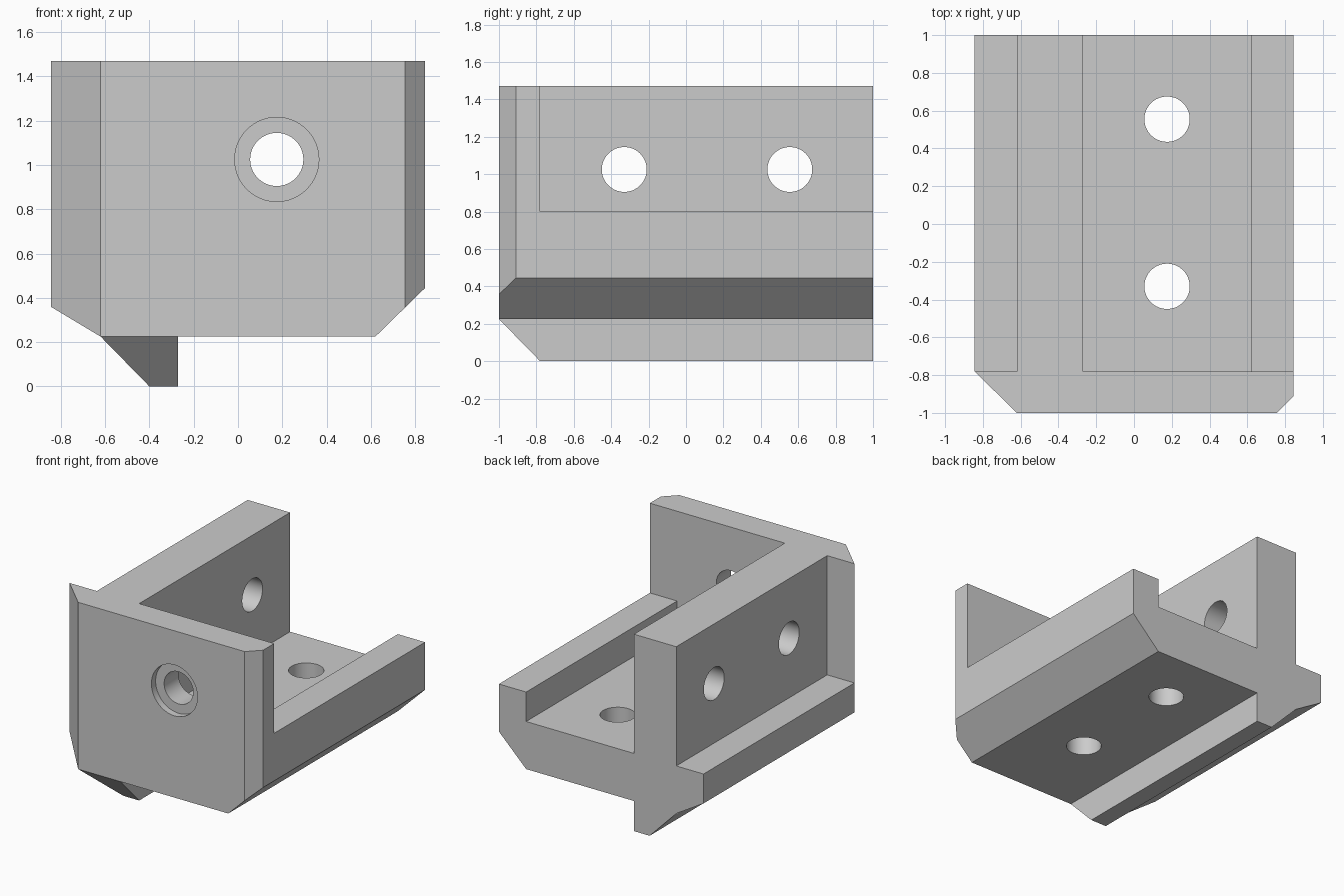
import bpy
import bmesh
import math

cube = bpy.data.objects.get("Cube")
if cube:
    bpy.data.objects.remove(cube, do_unlink=True)

grey = bpy.data.materials.new("light_grey")
grey.use_nodes = True
grey.diffuse_color = (0.6, 0.6, 0.6, 1)
grey.node_tree.nodes["Principled BSDF"].inputs["Base Color"].default_value = (0.6, 0.6, 0.6, 1)

PLACE = {
    "x": lambda a, b, c: (c, a, b),
    "y": lambda a, b, c: (a, c, b),
    "z": lambda a, b, c: (a, b, c),
}


def prism(name, outline, axis, lo, hi):
    """Extrude a 2D outline along an axis from lo to hi."""
    bm = bmesh.new()
    place = PLACE[axis]
    low = [bm.verts.new(place(a, b, lo)) for a, b in outline]
    high = [bm.verts.new(place(a, b, hi)) for a, b in outline]
    bm.faces.new(low)
    bm.faces.new(high)
    for i in range(len(outline)):
        j = (i + 1) % len(outline)
        bm.faces.new((low[i], low[j], high[j], high[i]))
    bmesh.ops.recalc_face_normals(bm, faces=bm.faces)
    mesh = bpy.data.meshes.new(name)
    bm.to_mesh(mesh)
    bm.free()
    mesh.materials.append(grey)
    obj = bpy.data.objects.new(name, mesh)
    bpy.context.collection.objects.link(obj)
    return obj


def circle(a, b, radius, sides=64):
    turn = 2 * math.pi / sides
    return [(a + radius * math.cos(i * turn), b + radius * math.sin(i * turn))
            for i in range(sides)]


def cut(outline, axis, lo, hi):
    """Subtract a prism from the bracket."""
    cutter = prism("cutter", outline, axis, lo, hi)
    cutter.hide_render = True
    mod = bracket.modifiers.new("cut", "BOOLEAN")
    mod.operation = "DIFFERENCE"
    mod.solver = "EXACT"
    mod.object = cutter
    bpy.ops.object.modifier_apply(modifier=mod.name)
    bpy.data.objects.remove(cutter, do_unlink=True)


# Bracket blank with sloped lower corners and a keel rib
FLOOR, RIM, BACK = 0.58, 0.8, -0.78
bracket = prism("bracket", [
    (-0.845, 0.36), (-0.62, 0.225), (-0.4, 0), (-0.27, 0), (-0.27, 0.225),
    (0.62, 0.225), (0.845, 0.445), (0.845, 1.47), (-0.845, 1.47)], "y", -1, 1)
bpy.context.view_layer.objects.active = bracket
bracket.select_set(True)

# Ledge and trough either side of the upright wall
cut([(-1, FLOOR), (-0.62, FLOOR), (-0.62, 2), (-1, 2)], "y", BACK, 2)
cut([(-0.27, FLOOR), (0.62, FLOOR), (0.62, RIM), (1, RIM), (1, 2), (-0.27, 2)], "y", BACK, 2)

# Front corner chamfers and sloped nose of the rib
cut([(-0.395, -1.22), (-1.07, -0.56), (-1.07, -1.22)], "z", -1, 2)
cut([(0.655, -1.1), (0.945, -0.81), (0.945, -1.1)], "z", -1, 2)
cut([(-1.1, 0.327), (-0.68, -0.102), (-1.1, -0.102)], "x", -0.66, -0.23)

# Bolt holes through the wall and floor
for y in (-0.33, 0.555):
    cut(circle(y, 1.025, 0.12), "x", -1, 0)
    cut(circle(0.175, y, 0.12), "z", 0, 0.7)

# Front plate hole with a shallow counterbore
cut(circle(0.175, 1.025, 0.12), "y", -1.1, -0.7)
cut(circle(0.175, 1.025, 0.19), "y", -1.1, -0.95)

bpy.ops.object.shade_smooth_by_angle(angle=math.radians(20))
